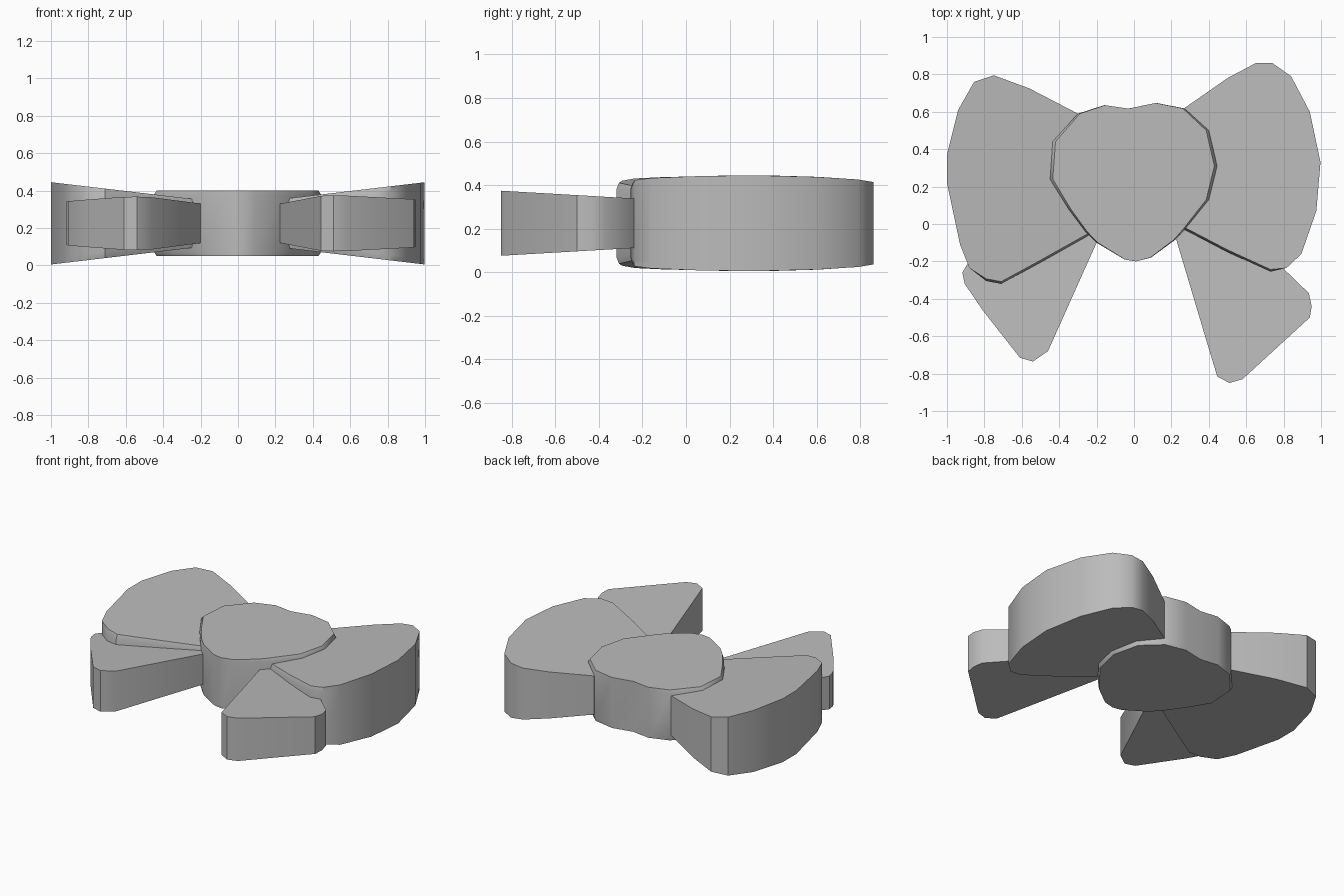
import bpy
import bmesh
import math

cube = bpy.data.objects.get("Cube")
if cube:
    bpy.data.objects.remove(cube)

MID = 0.225    # height of the symmetry plane of every slab

grey = bpy.data.materials.new("plain grey")
grey.use_nodes = True
colour = (0.5, 0.5, 0.5, 1)
grey.diffuse_color = colour
grey.node_tree.nodes["Principled BSDF"].inputs["Base Color"].default_value = colour


def slab(name, outline, half, rim, shift):
    """Solid with a sloping top and bottom: half(x, y) is the half thickness,
    rim the chamfer height and shift(x, y) the chamfered rim position."""
    bm = bmesh.new()
    rings = []
    for side, outer in ((1, True), (1, False), (-1, False), (-1, True)):
        ring = []
        for x, y in outline:
            h = half(x, y) - (0 if outer else rim)
            px, py = shift(x, y) if outer else (x, y)
            ring.append(bm.verts.new((px, py, MID + side * h)))
        rings.append(ring)
    n = len(outline)
    for upper, lower in zip(rings, rings[1:]):
        for i in range(n):
            j = (i + 1) % n
            bm.faces.new((upper[i], upper[j], lower[j], lower[i]))
    bm.faces.new(rings[0])
    bm.faces.new(rings[-1])
    bmesh.ops.recalc_face_normals(bm, faces=bm.faces)
    mesh = bpy.data.meshes.new(name)
    bm.to_mesh(mesh)
    bm.free()
    mesh.materials.append(grey)
    obj = bpy.data.objects.new(name, mesh)
    bpy.context.collection.objects.link(obj)
    bpy.ops.object.select_all(action="DESELECT")
    obj.select_set(True)
    bpy.context.view_layer.objects.active = obj
    bpy.ops.object.shade_smooth_by_angle(angle=math.radians(35))
    return obj


# Centre knot
knot = [(-0.3, 0.59), (-0.16, 0.635), (-0.03, 0.617), (0.12, 0.647),
        (0.27, 0.618), (0.4, 0.5), (0.445, 0.31), (0.4, 0.13), (0.27, -0.03),
        (0.22, -0.085), (0.09, -0.18), (0.01, -0.2), (-0.05, -0.19),
        (-0.2, -0.1), (-0.26, -0.04), (-0.35, 0.08), (-0.45, 0.24), (-0.435, 0.44)]
slab("centre_knot", knot, lambda x, y: 0.175, 0.022,
     lambda x, y: (x * 0.965, y))

# Wide upper loops, thicker towards the tips, chamfered along the front
left_loop = [(0.27, 0.62), (0.5, 0.78), (0.65, 0.86), (0.74, 0.86),
             (0.84, 0.79), (0.94, 0.6), (0.997, 0.33), (0.975, 0.07),
             (0.895, -0.16), (0.815, -0.235), (0.73, -0.255), (0.5, -0.15),
             (0.27, -0.03), (0.2, 0.2)]
right_loop = [(-0.3, 0.59), (-0.56, 0.725), (-0.75, 0.795), (-0.855, 0.76),
              (-0.94, 0.61), (-1, 0.37), (-1, 0.22), (-0.93, -0.11),
              (-0.88, -0.235), (-0.79, -0.305), (-0.71, -0.32), (-0.49, -0.2),
              (-0.24, -0.06), (-0.2, 0.2)]
for name, outline in (("left_loop", left_loop), ("right_loop", right_loop)):
    slab(name, outline, lambda x, y: 0.155 + 0.118 * (abs(x) - 0.45), 0.03,
         lambda x, y: (x, y + 0.012 if y < 0 and abs(x) < 0.8 else y))

# Pointed lower tails, thicker towards the front
left_tail = [(0.225, -0.08), (0.38, -0.6), (0.445, -0.815), (0.51, -0.85),
             (0.58, -0.83), (0.94, -0.5), (0.95, -0.44), (0.935, -0.37),
             (0.78, -0.22), (0.3, 0)]
right_tail = [(-0.2, -0.1), (-0.46, -0.68), (-0.54, -0.735), (-0.61, -0.715),
              (-0.81, -0.46), (-0.905, -0.32), (-0.918, -0.26), (-0.87, -0.18),
              (-0.3, 0)]
for name, outline in (("left_tail", left_tail), ("right_tail", right_tail)):
    slab(name, outline, lambda x, y: 0.1 - 0.058 * y, 0.01,
         lambda x, y: (x, y))
